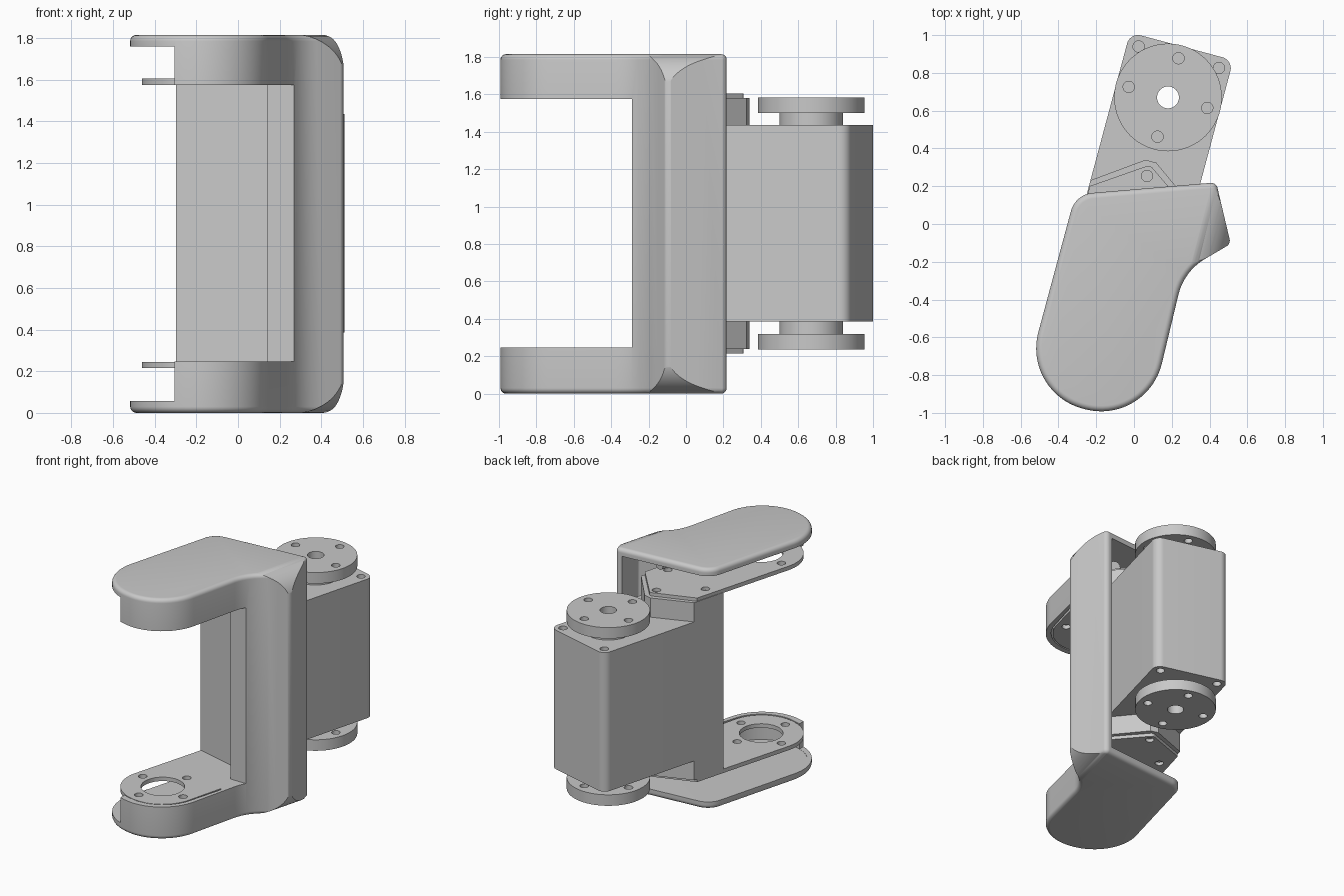
import bpy, bmesh, math
from mathutils import Vector

cube = bpy.data.objects.get("Cube")
if cube:
    bpy.data.objects.remove(cube)

grey = bpy.data.materials.new("plain grey")
grey.use_nodes = True
grey.diffuse_color = (0.58, 0.58, 0.58, 1)
grey.node_tree.nodes["Principled BSDF"].inputs["Base Color"].default_value = (0.58, 0.58, 0.58, 1)

# Tilted frame: u runs across the motor, v along it, origin on the drive axis
ANG = math.radians(15)
SIN, COS = math.sin(ANG), math.cos(ANG)
AXIS = Vector((0.18, 0.67))
HEIGHT = 1.815
REACH = -1.366          # second axis, along v


def at(u, v):
    return Vector((AXIS.x + u * COS + v * SIN, AXIS.y - u * SIN + v * COS))


def rounded(corners):
    """Outline from (point, radius) corners."""
    pts = []
    for i, (p, r) in enumerate(corners):
        p = Vector(p)
        if r == 0:
            pts.append(p)
            continue
        a = (Vector(corners[i - 1][0]) - p).normalized()
        b = (Vector(corners[(i + 1) % len(corners)][0]) - p).normalized()
        half = a.angle(b) / 2
        centre = p + (a + b).normalized() * r / math.sin(half)
        start = p + a * r / math.tan(half) - centre
        sweep = math.pi - 2 * half
        if a.x * b.y - a.y * b.x > 0:
            sweep = -sweep
        n = max(4, int(abs(sweep) / 0.09))
        for k in range(n + 1):
            t = sweep * k / n
            pts.append(centre + Vector((start.x * math.cos(t) - start.y * math.sin(t),
                                        start.x * math.sin(t) + start.y * math.cos(t))))
    return pts


def round_tip(w):
    """Two corners that make the round end about the second axis."""
    return [(at(s * w, REACH - w), w * 0.965) for s in (-1, 1)]


def circle(u, v, r, n=48):
    c = at(u, v)
    return [c + Vector((r * math.cos(2 * math.pi * i / n), r * math.sin(2 * math.pi * i / n))) for i in range(n)]


def inset(pts, d):
    out = []
    for i, p in enumerate(pts):
        a = (p - pts[i - 1]).normalized()
        b = (pts[(i + 1) % len(pts)] - p).normalized()
        na, nb = Vector((-a.y, a.x)), Vector((-b.y, b.x))
        out.append(p + (na + nb) * d / (1 + na.dot(nb)))
    return out


def loft(name, rings):
    bm = bmesh.new()
    loops = [[bm.verts.new(p) for p in ring] for ring in rings]
    n = len(loops[0])
    for lo, hi in zip(loops, loops[1:]):
        for i in range(n):
            bm.faces.new((lo[i], lo[(i + 1) % n], hi[(i + 1) % n], hi[i]))
    bm.faces.new(loops[0][::-1])
    bm.faces.new(loops[-1])
    bmesh.ops.recalc_face_normals(bm, faces=bm.faces)
    mesh = bpy.data.meshes.new(name)
    bm.to_mesh(mesh)
    bm.free()
    mesh.materials.append(grey)
    obj = bpy.data.objects.new(name, mesh)
    bpy.context.collection.objects.link(obj)
    return obj


def prism(name, pts, z0, z1):
    return loft(name, [[(p.x, p.y, z) for p in pts] for z in (z0, z1)])


def along_v(name, pts, v0, v1):
    """Sweep a (u, z) outline along v."""
    return loft(name, [[(*at(p.x, v), p.y) for p in pts] for v in (v0, v1)])


def boolean(obj, tools, op="DIFFERENCE"):
    for tool in tools:
        mod = obj.modifiers.new("cut", "BOOLEAN")
        mod.operation, mod.object, mod.solver = op, tool, "EXACT"
    bpy.context.view_layer.update()
    mesh = bpy.data.meshes.new_from_object(obj.evaluated_get(bpy.context.evaluated_depsgraph_get()))
    obj.modifiers.clear()
    obj.data = mesh
    for tool in tools:
        bpy.data.objects.remove(tool)


def drill(spots, r, z0, z1):
    return [prism("drill", circle(u, v, r, 32), z0, z1) for u, v in spots]


def smooth(obj):
    bpy.ops.object.select_all(action="DESELECT")
    obj.select_set(True)
    bpy.context.view_layer.objects.active = obj
    bpy.ops.object.shade_smooth_by_angle(angle=math.radians(30))


def end_box(name, u_max, z0, r):
    """Block whose far end has large rounded top and bottom corners."""
    z1 = HEIGHT - z0
    pts = rounded([((-2, z0), 0), ((u_max, z0), r), ((u_max, z1), r), ((-2, z1), 0)])
    return along_v(name, pts, -3, 2)


# Outer shell: rounded-edge outline with a large radius on its post end
outline = rounded(round_tip(0.342) + [((0.265, -0.25), 0.3), ((0.512, -0.105), 0.035),
                                      ((0.435, 0.22), 0.035), ((-0.31, 0.157), 0.13)])
rings = []
E = 0.03
for k in range(7):
    t = math.pi / 2 * k / 6
    rings.append((E * (1 - math.sin(t)), E * (1 - math.cos(t))))
rings += [(d, HEIGHT - z) for d, z in reversed(rings)]
shell = loft("outer_shell", [[(p.x, p.y, z) for p in inset(outline, d)] for d, z in rings])
boolean(shell, [end_box("end_round", 0.518, -0.002, 0.2)], "INTERSECT")

# Hollow inside, open to the back and left, with a window at the front
inner = rounded(round_tip(0.295) + [((0.185, -0.47), 0), ((0.14, -0.4), 0), ((0.14, -0.2), 0),
                                    ((0.25, -0.17), 0.05), ((0.445, -0.06), 0.02), ((0.345, 0.4), 0),
                                    ((-0.33, 0.4), 0)])
cavity = prism("cavity", inner, -0.1, 2)
boolean(cavity, [end_box("cavity_round", 0.46, 0.055, 0.15)], "INTERSECT")


def block(name, x0, x1, y0, y1, z0, z1):
    return prism(name, [Vector(p) for p in ((x0, y0), (x1, y0), (x1, y1), (x0, y1))], z0, z1)


boolean(shell, [cavity,
                block("left_opening", -1, -0.305, -2, 1, 0.056, HEIGHT - 0.056),
                block("front_window", -1, 1, -2, -0.29, 0.247, HEIGHT - 0.24)])
smooth(shell)

# Motor body with raised front stage and corner screw holes
B = 0.283
FRONT, BACK = -0.79, 0.28
body = prism("motor_body", rounded([(at(-B, FRONT), 0), (at(B, FRONT), 0),
                                    (at(B, BACK), 0.06), (at(-B, BACK), 0.06)]), 0.385, 1.435)
corners = [(s * 0.22, 0.22) for s in (-1, 1)]
boolean(body, drill([(0, 0)], 0.058, 0, 2) + drill(corners, 0.03, 1.38, 1.5) + drill(corners, 0.03, 0.3, 0.44))
smooth(body)


def chevron(w):
    return [at(-w, FRONT), at(w, FRONT), at(w, -0.53), at(0.03, -0.35), at(-0.03, -0.35), at(-w, -0.53)]


cross = [(1, 0), (0, 1), (-1, 0), (0, -1)]
for side, flip in (("upper", False), ("lower", True)):
    def span(a, b):
        return (HEIGHT + 0.005 - b, HEIGHT + 0.005 - a) if flip else (a, b)

    # Raised stage beside the horn
    smooth(prism(side + "_stage", chevron(B), *span(1.43, 1.58)))

    # Arm plate carrying the second axis
    plate = prism(side + "_arm_plate", rounded(round_tip(0.288) + [
        (at(0.278, -0.56), 0), (at(0, -0.37), 0.03), (at(-0.278, -0.56), 0)]), *span(1.575, 1.605))
    holes = [(0.215 * a, REACH + 0.215 * b) for a, b in cross]
    boolean(plate, drill([(0, REACH)], 0.15, -1, 3)
            + drill(holes + [(0, -0.43), (-0.2, -0.7), (0.2, -0.7)], 0.03, -1, 3))
    smooth(plate)

    # Drive horn and neck
    horn = prism(side + "_horn", circle(0, 0, 0.285, 72), *span(1.5, 1.583))
    boolean(horn, drill([(0, 0)], 0.058, -1, 3) + drill([(0.215 * a, 0.215 * b) for a, b in cross], 0.03, -1, 3))
    smooth(horn)
    neck = prism(side + "_neck", circle(0, 0, 0.17), *span(1.43, 1.505))
    boolean(neck, drill([(0, 0)], 0.058, -1, 3))
    smooth(neck)

    # Screw boss inside the shell
    z = sum(span(1.68, 1.68)) / 2
    ring = [Vector((0.185 + 0.04 * math.cos(math.pi * i / 12), z + 0.04 * math.sin(math.pi * i / 12))) for i in range(24)]
    smooth(along_v(side + "_screw_boss", ring, -0.9, -0.61))
